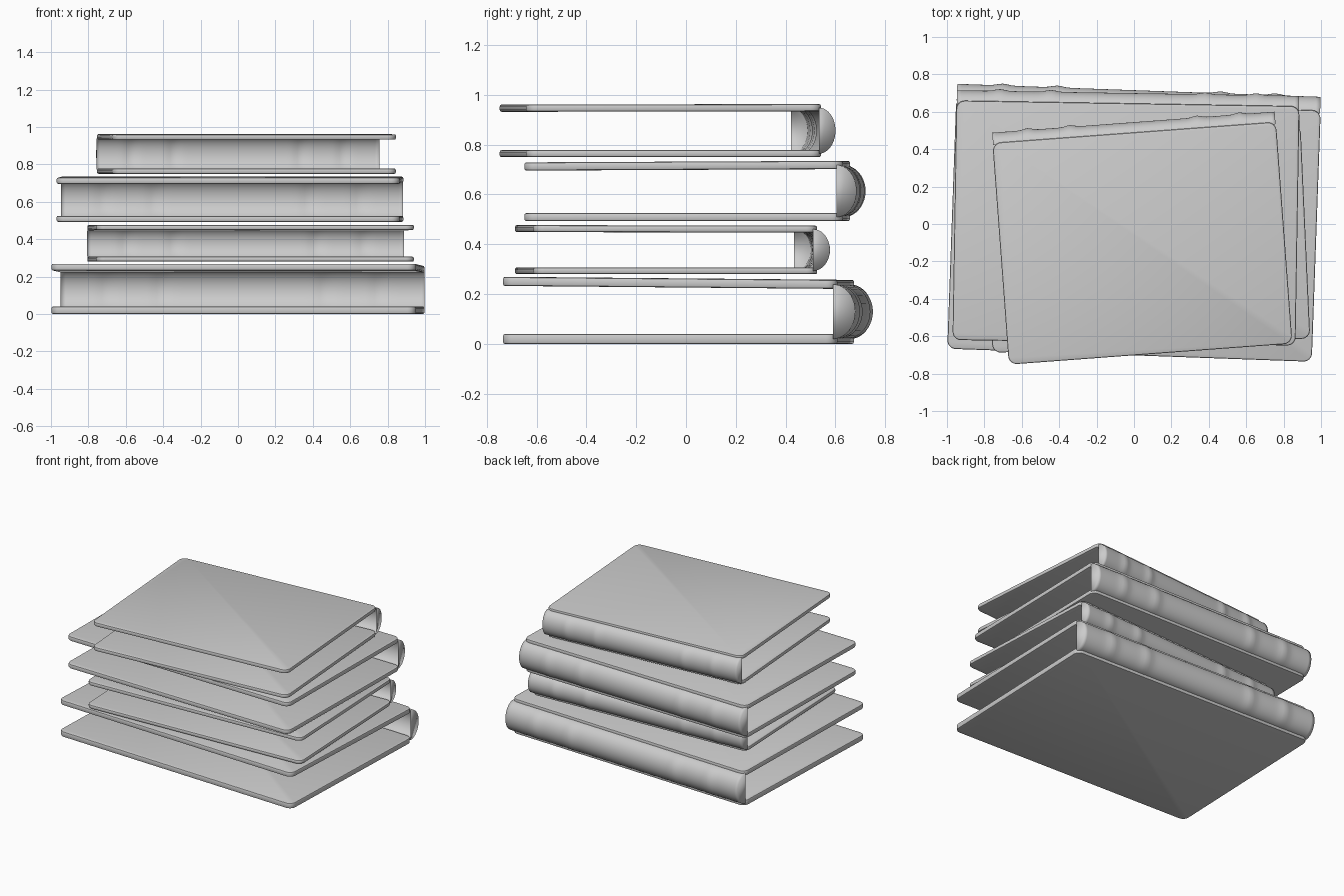
import bpy, bmesh, math
from mathutils import Matrix, Vector

if "Cube" in bpy.data.objects:
    bpy.data.objects.remove(bpy.data.objects["Cube"])


def finish(name, bm, smooth_angle, matrix):
    mesh = bpy.data.meshes.new(name)
    bm.to_mesh(mesh)
    bm.free()
    obj = bpy.data.objects.new(name, mesh)
    bpy.context.collection.objects.link(obj)
    obj.matrix_world = matrix
    bpy.context.view_layer.objects.active = obj
    for o in bpy.context.selected_objects:
        o.select_set(False)
    obj.select_set(True)
    if smooth_angle is None:
        bpy.ops.object.shade_smooth()
    else:
        bpy.ops.object.shade_smooth_by_angle(angle=math.radians(smooth_angle))
    return obj


def cover(name, w, d, z0, z1, tilt, matrix):
    # Board with rounded corners and softened rims; tilt shifts front/back height
    bm = bmesh.new()
    bmesh.ops.create_cube(bm, size=1)
    for v in bm.verts:
        v.co = Vector((v.co.x * 2 * w, v.co.y * 2 * d, z0 + (v.co.z + 0.5) * (z1 - z0)))
    uprights = [e for e in bm.edges if abs(e.verts[0].co.z - e.verts[1].co.z) > 0.001]
    bmesh.ops.bevel(bm, geom=uprights, offset=0.045, segments=6, profile=0.5, affect='EDGES')
    rims = [e for e in bm.edges if abs(e.verts[0].co.z - e.verts[1].co.z) < 0.001]
    rims = [e for e in rims if e.calc_face_angle(0) > 1.0]
    bmesh.ops.bevel(bm, geom=rims, offset=0.008, segments=2, profile=0.5, affect='EDGES')
    for v in bm.verts:
        v.co.z += tilt * v.co.y / d
    finish(name, bm, 35, matrix)


def spine(name, w, chord, back, z0, z1, matrix):
    # Half-round shell, open toward the front, closed at both ends, with raised bands
    bm = bmesh.new()
    nx, na = 80, 20
    zc, h = (z0 + z1) / 2, (z1 - z0) / 2
    rows = []
    for i in range(nx + 1):
        t = -1 + 2 * i / nx
        band = sum(math.exp(-((abs(t) - b) / 0.04) ** 2) for b in (0.45, 0.75))
        depth = back - chord + 0.010 * band
        row = []
        for j in range(na + 1):
            a = math.pi * (j / na - 0.5)
            row.append(bm.verts.new((t * w, chord + depth * math.cos(a), zc + h * math.sin(a))))
        rows.append(row)
    for r, s in zip(rows, rows[1:]):
        for j in range(na):
            bm.faces.new((r[j], r[j + 1], s[j + 1], s[j]))
    bm.faces.new(rows[0][::-1])
    bm.faces.new(rows[-1])
    finish(name, bm, None, matrix)


# Each book: centre, turn, half width, half depth, spine chord and back,
# lower board z range, upper board z range, upper board tilt
books = [
    ((0.0, -0.03), -2.05, 0.975, 0.672, 0.655, 0.745, (0.0, 0.04), (0.227, 0.263), -0.006),
    ((0.067, -0.08), 2.6, 0.850, 0.571, 0.553, 0.620, (0.28, 0.307), (0.448, 0.476), -0.001),
    ((-0.043, 0.005), -0.94, 0.917, 0.640, 0.615, 0.695, (0.493, 0.525), (0.699, 0.732), 0.003),
    ((0.045, -0.103), 4.25, 0.760, 0.594, 0.582, 0.649, (0.75, 0.778), (0.933, 0.962), 0.001),
]
for n, (c, turn, w, d, chord, back, low, up, tilt) in enumerate(books, 1):
    m = Matrix.Translation((c[0], c[1], 0)) @ Matrix.Rotation(math.radians(turn), 4, 'Z')
    cover(f"book_{n}_lower_cover", w, d, *low, 0, m)
    cover(f"book_{n}_upper_cover", w, d, *up, tilt, m)
    spine(f"book_{n}_spine", w - 0.003, chord, back,
          (low[0] + low[1]) / 2, (up[0] + up[1]) / 2 + tilt, m)
